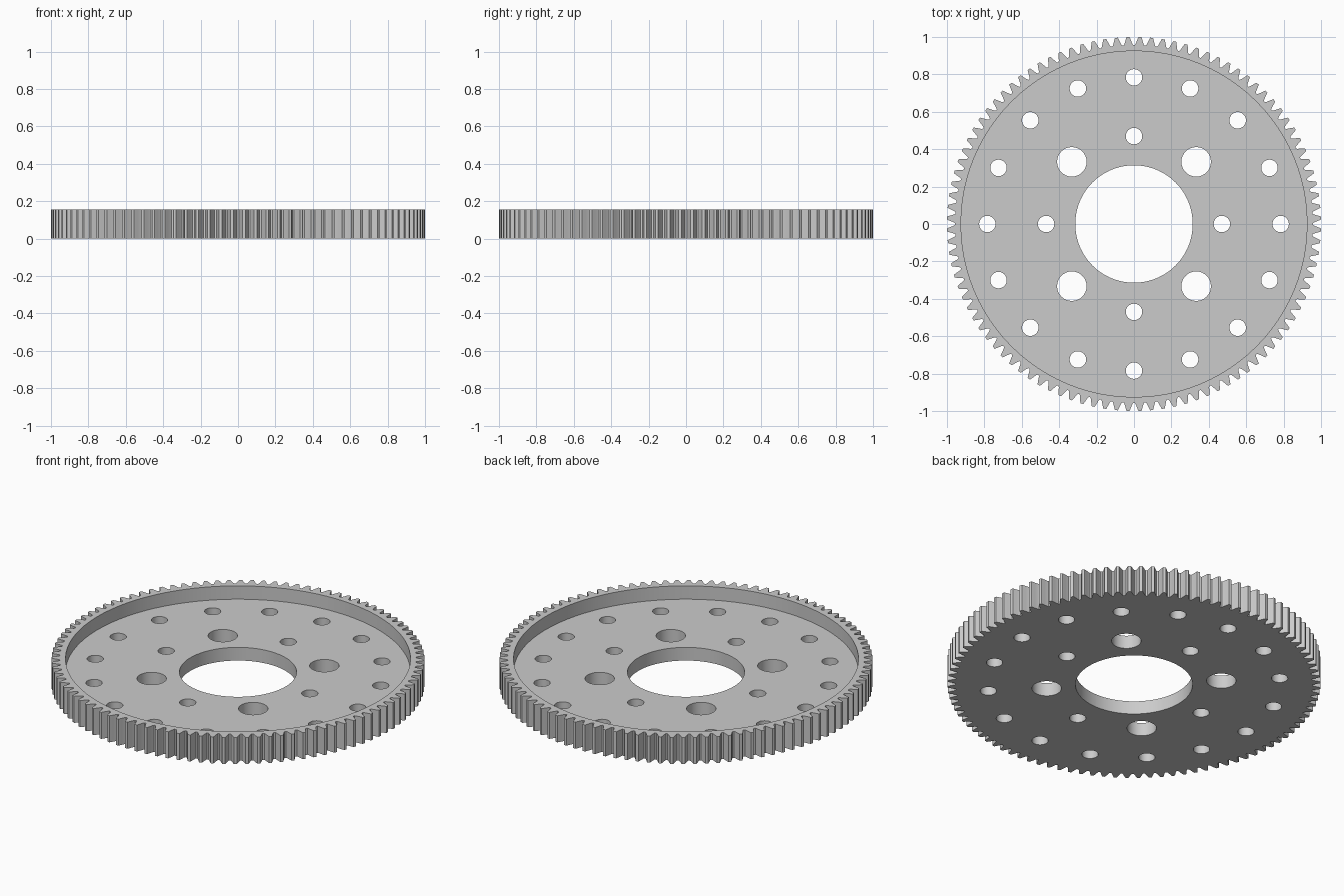
import bpy, bmesh, math

if "Cube" in bpy.data.objects:
    bpy.data.objects.remove(bpy.data.objects["Cube"])

TEETH = 100
HEIGHT = 0.157
FLOOR = 0.078      # height of the recessed web
RIM_R = 0.925      # inside radius of the toothed rim


def prism(bm, pts, z0, z1):
    """Closed prism from an anticlockwise outline."""
    low = [bm.verts.new((x, y, z0)) for x, y in pts]
    high = [bm.verts.new((x, y, z1)) for x, y in pts]
    bm.faces.new(low[::-1])
    bm.faces.new(high)
    n = len(pts)
    for i in range(n):
        j = (i + 1) % n
        bm.faces.new((low[i], low[j], high[j], high[i]))


def polar(r, a):
    return (r * math.cos(a), r * math.sin(a))


def circle(cx, cy, r, n):
    return [(cx + r * math.cos(2 * math.pi * i / n),
             cy + r * math.sin(2 * math.pi * i / n)) for i in range(n)]


def make_object(name, bm):
    me = bpy.data.meshes.new(name)
    bm.to_mesh(me)
    bm.free()
    ob = bpy.data.objects.new(name, me)
    bpy.context.collection.objects.link(ob)
    return ob


# gear blank: half-tooth profile (fraction of pitch, radius) repeated round
half = [(0.42, 0.956), (0.36, 0.962), (0.25, 0.980), (0.19, 0.990), (0.125, 1.0)]
profile = [(-f, r) for f, r in half] + [(f, r) for f, r in reversed(half)]
step = 2 * math.pi / TEETH
outline = [polar(r, (t + 0.5 + f) * step) for t in range(TEETH) for f, r in profile]
bm = bmesh.new()
prism(bm, outline, 0, HEIGHT)
gear = make_object("spur_gear", bm)

# recess cutter
bm = bmesh.new()
prism(bm, circle(0, 0, RIM_R, 96), FLOOR, HEIGHT + 0.1)
recess = make_object("recess_cutter", bm)

# bore and bolt hole cutters
bm = bmesh.new()
prism(bm, circle(0, 0, 0.314, 72), -0.1, HEIGHT + 0.1)
# (count, ring radius, hole radius, start angle)
for count, ring, r, start in ((16, 0.784, 0.044, 0),
                              (4, 0.47, 0.044, 0),
                              (4, 0.47, 0.079, math.pi / 4)):
    for i in range(count):
        cx, cy = polar(ring, start + 2 * math.pi * i / count)
        prism(bm, circle(cx, cy, r, 32), -0.1, HEIGHT + 0.1)
holes = make_object("hole_cutter", bm)

# cut and bake
for cutter in (recess, holes):
    cutter.hide_render = True
    mod = gear.modifiers.new(cutter.name, 'BOOLEAN')
    mod.operation = 'DIFFERENCE'
    mod.solver = 'EXACT'
    mod.object = cutter
bpy.context.view_layer.update()
dg = bpy.context.evaluated_depsgraph_get()
baked = bpy.data.meshes.new_from_object(gear.evaluated_get(dg))
gear.modifiers.clear()
gear.data = baked
for cutter in (recess, holes):
    bpy.data.objects.remove(cutter)

# single plain metal colour
mat = bpy.data.materials.new("light_grey")
mat.diffuse_color = (0.6, 0.6, 0.6, 1)
mat.use_nodes = True
mat.node_tree.nodes["Principled BSDF"].inputs["Base Color"].default_value = mat.diffuse_color
gear.data.materials.clear()
gear.data.materials.append(mat)

# smooth bores, crisp edges
bpy.context.view_layer.objects.active = gear
gear.select_set(True)
bpy.ops.object.shade_smooth_by_angle(angle=math.radians(15))
